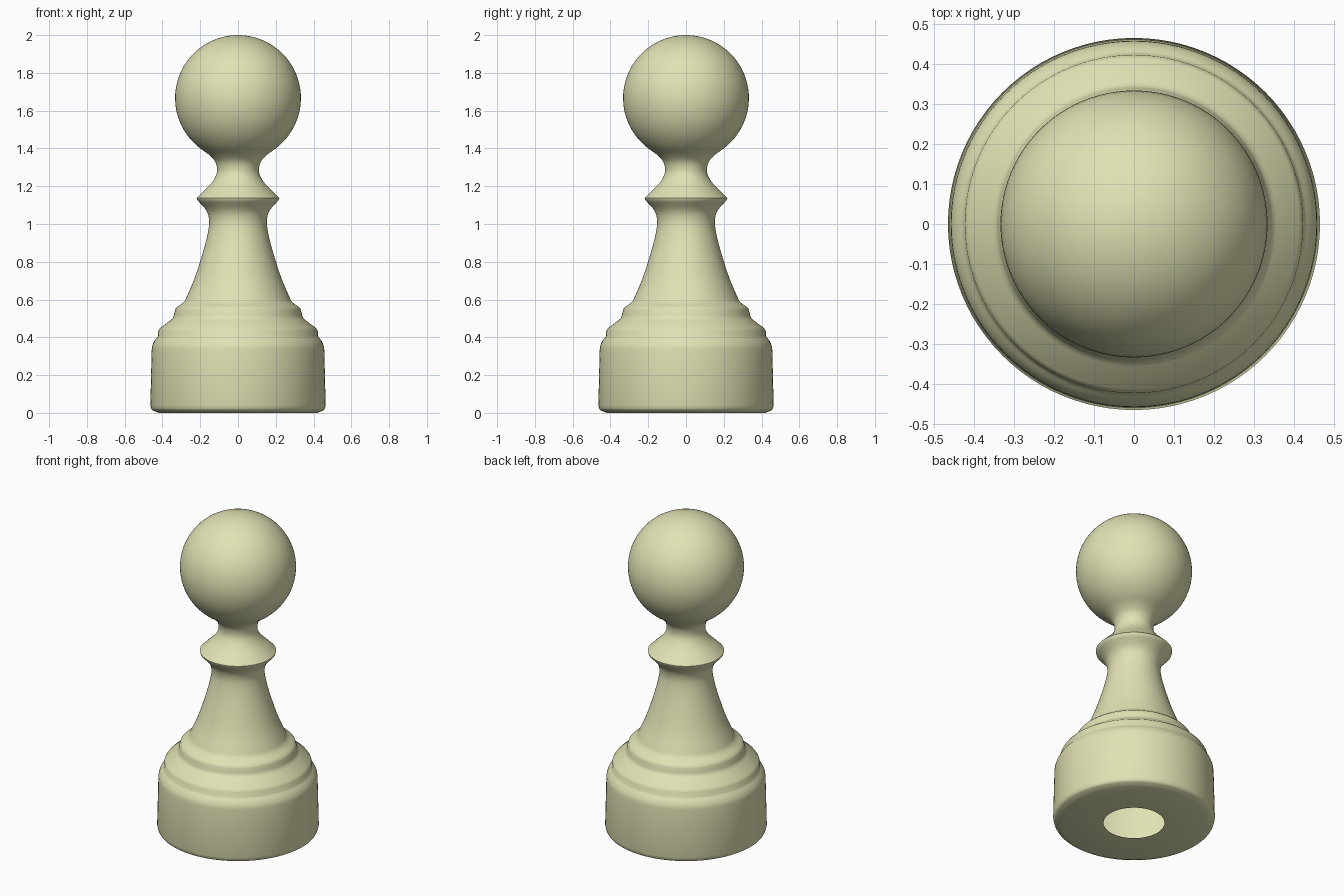
import bpy, bmesh, math
from mathutils import Vector

if "Cube" in bpy.data.objects:
    bpy.data.objects.remove(bpy.data.objects["Cube"])

SEGMENTS = 96


def smooth(points, steps=5):
    """Catmull-Rom curve through (radius, height) points."""
    p = [Vector(q) for q in points]
    p = [p[0] * 2 - p[1]] + p + [p[-1] * 2 - p[-2]]
    out = []
    for a, b, c, d in zip(p, p[1:], p[2:], p[3:]):
        for s in range(steps):
            t = s / steps
            out.append(0.5 * (2 * b + (c - a) * t + (2 * a - 5 * b + 4 * c - d) * t * t
                              + (3 * b - a - 3 * c + d) * t ** 3))
    return [tuple(q) for q in out] + [tuple(points[-1])]


# Plinth: open ring underneath, rounded foot, near-vertical wall, rounded shoulder
plinth = [(0.175, 0.0), (0.42, 0.0)]
plinth += smooth([(0.435, 0.006), (0.456, 0.017), (0.464, 0.04)], 3)
plinth += smooth([(0.457, 0.33), (0.454, 0.355), (0.443, 0.38), (0.424, 0.405)], 3)

# Two stepped rings
steps = [(0.422, 0.435), (0.412, 0.45)]
steps += smooth([(0.355, 0.492), (0.343, 0.507), (0.337, 0.53), (0.331, 0.552)], 3)
steps += smooth([(0.320, 0.563), (0.295, 0.58), (0.281, 0.594)], 3)

# Flared stem up to the collar edge
stem = smooth([(0.276, 0.605), (0.235, 0.70), (0.201, 0.80), (0.172, 0.90),
               (0.155, 0.98), (0.154, 1.03), (0.170, 1.075), (0.216, 1.127)])

# Collar and narrow neck
neck = smooth([(0.219, 1.138), (0.180, 1.176), (0.142, 1.215), (0.117, 1.255),
               (0.111, 1.29), (0.121, 1.33), (0.152, 1.365), (0.200, 1.40)])

# Ball head
R, CZ = 0.333, 1.667
start = math.asin((1.42 - CZ) / R)
head = []
for i in range(32):
    a = start + (math.pi / 2 - start) * i / 32
    head.append((R * math.cos(a), CZ + R * math.sin(a)))

profile = plinth + steps + stem + neck + head

# Turn the profile around the z axis
bm = bmesh.new()
rings = []
for r, z in profile:
    rings.append([bm.verts.new((r * math.cos(2 * math.pi * j / SEGMENTS),
                                r * math.sin(2 * math.pi * j / SEGMENTS), z))
                  for j in range(SEGMENTS)])
for lo, hi in zip(rings, rings[1:]):
    for j in range(SEGMENTS):
        k = (j + 1) % SEGMENTS
        bm.faces.new((lo[j], lo[k], hi[k], hi[j]))
tip = bm.verts.new((0, 0, CZ + R))
for j in range(SEGMENTS):
    bm.faces.new((rings[-1][j], rings[-1][(j + 1) % SEGMENTS], tip))

mesh = bpy.data.meshes.new("turned_pawn")
bm.to_mesh(mesh)
bm.free()
pawn = bpy.data.objects.new("turned_pawn", mesh)
bpy.context.collection.objects.link(pawn)

# One ivory colour
ivory = bpy.data.materials.new("ivory")
ivory.diffuse_color = (0.76, 0.76, 0.46, 1)
ivory.use_nodes = True
ivory.node_tree.nodes["Principled BSDF"].inputs["Base Color"].default_value = ivory.diffuse_color
mesh.materials.append(ivory)

bpy.context.view_layer.objects.active = pawn
pawn.select_set(True)
bpy.ops.object.shade_smooth_by_angle(angle=math.radians(35))
